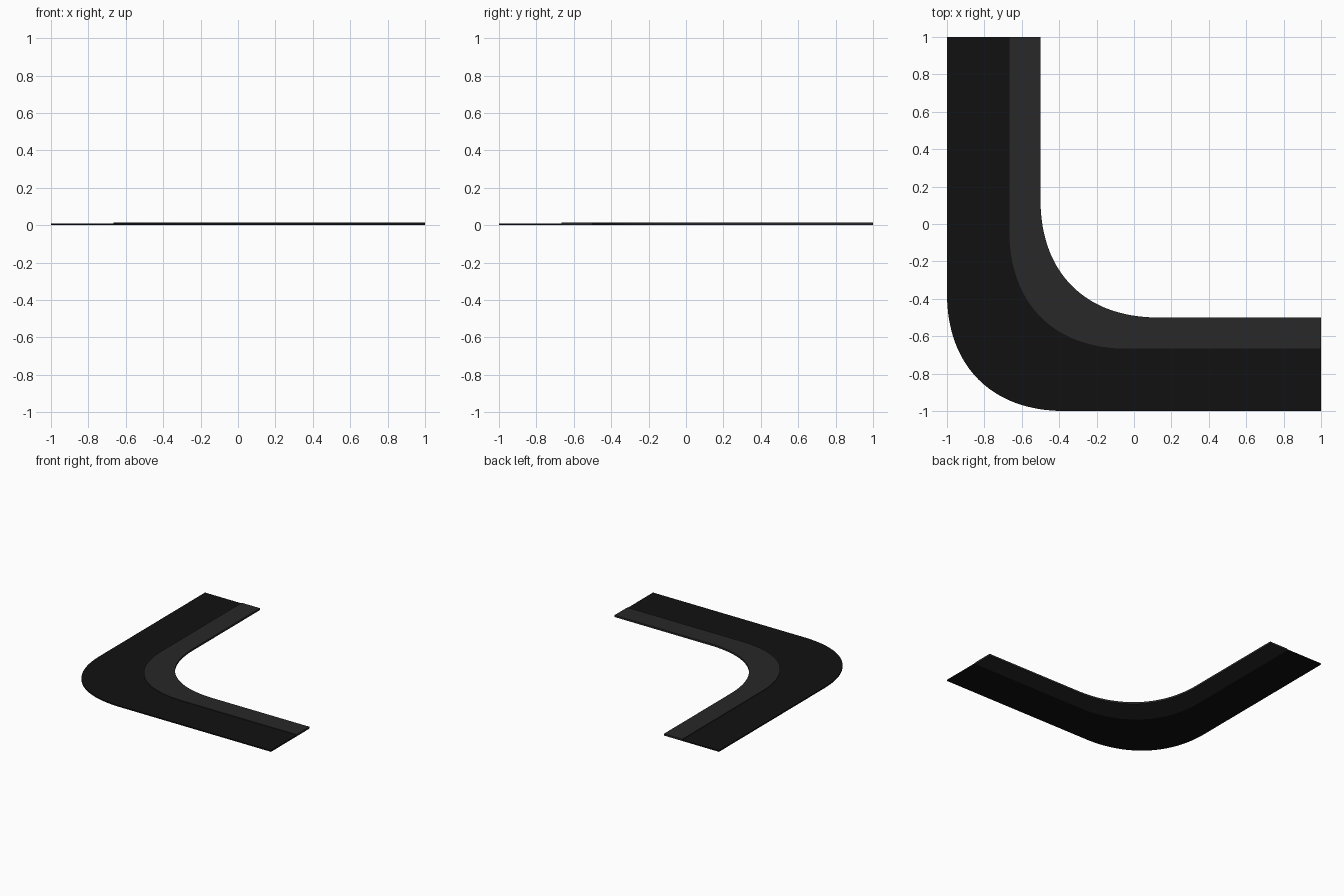
import bpy, bmesh
from mathutils import Vector

if "Cube" in bpy.data.objects:
    bpy.data.objects.remove(bpy.data.objects["Cube"])

BEND = 0.63      # distance from the virtual corner to where the bend begins
STEPS = 32


def edge_path(c):
    """L-shaped line with its corner at (c, c), rounded by a curve."""
    a, k, b = Vector((c, c + BEND)), Vector((c, c)), Vector((c + BEND, c))
    pts = [Vector((c, 1))]
    for i in range(STEPS + 1):
        t = i / STEPS
        h1, h2 = a.lerp(k, 0.62), b.lerp(k, 0.62)
        pts.append(a * (1-t)**3 + h1 * 3*t*(1-t)**2 + h2 * 3*t*t*(1-t) + b * t**3)
    pts.append(Vector((1, c)))
    return pts


def strip(name, outer, inner, height, color):
    """Thin solid band between two parallel corner lines."""
    bm = bmesh.new()
    rings = []
    for p, q in zip(edge_path(outer), edge_path(inner)):
        rings.append([bm.verts.new((v.x, v.y, z)) for v, z in
                      ((p, 0), (q, 0), (q, height), (p, height))])
    for r, s in zip(rings, rings[1:]):
        for i in range(4):
            j = (i + 1) % 4
            bm.faces.new((r[i], r[j], s[j], s[i]))
    bm.faces.new(rings[0])
    bm.faces.new(rings[-1])
    bmesh.ops.recalc_face_normals(bm, faces=bm.faces)
    mesh = bpy.data.meshes.new(name)
    bm.to_mesh(mesh)
    bm.free()
    mat = bpy.data.materials.new(name)
    mat.diffuse_color = (*color, 1)
    mat.use_nodes = True
    mat.node_tree.nodes["Principled BSDF"].inputs["Base Color"].default_value = mat.diffuse_color
    mesh.materials.append(mat)
    ob = bpy.data.objects.new(name, mesh)
    bpy.context.collection.objects.link(ob)
    bpy.context.view_layer.objects.active = ob
    ob.select_set(True)
    bpy.ops.object.shade_smooth_by_angle()
    ob.select_set(False)


# Wide dark roadway on the outside, slightly raised pavement on the inside
strip("roadway", -1, -2 / 3, 0.01, (0.0056,) * 3)
strip("pavement", -2 / 3, -0.5, 0.015, (0.0212,) * 3)
